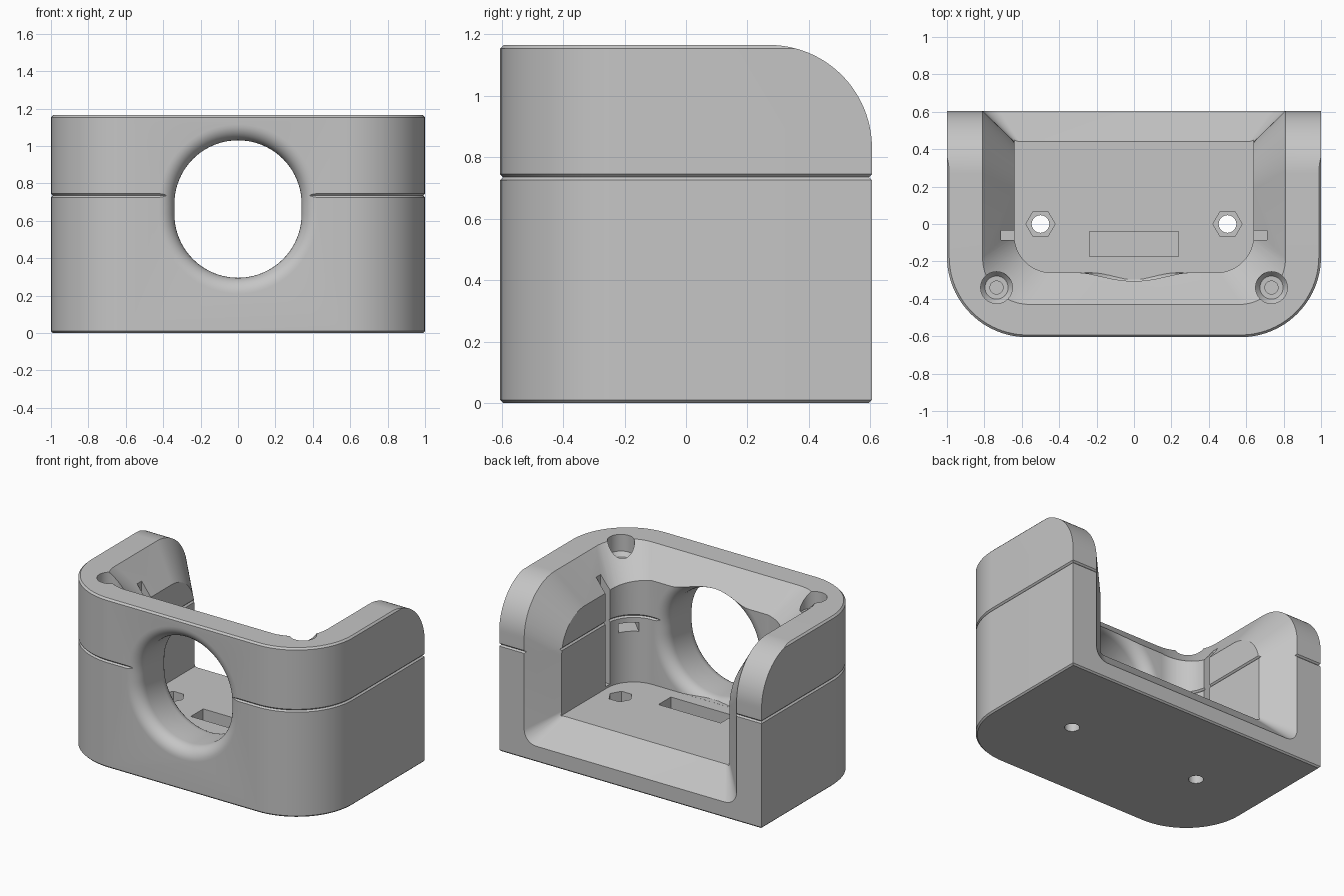
import bpy, bmesh, math
from mathutils import Matrix, Vector

if "Cube" in bpy.data.objects:
    bpy.data.objects.remove(bpy.data.objects["Cube"])

SEAM, TOP, FLOOR = 0.735, 1.165, 0.28
grey = bpy.data.materials.new("plain_grey")
grey.diffuse_color = (0.56, 0.56, 0.56, 1)
grey.use_nodes = True
grey.node_tree.nodes["Principled BSDF"].inputs["Base Color"].default_value = grey.diffuse_color


def finish(name, bm):
    bmesh.ops.recalc_face_normals(bm, faces=bm.faces[:])
    me = bpy.data.meshes.new(name)
    bm.to_mesh(me)
    bm.free()
    me.materials.append(grey)
    ob = bpy.data.objects.new(name, me)
    bpy.context.collection.objects.link(ob)
    return ob


def loft(name, rings, caps=True):
    """Skin closed rings of equal length, with flat end caps."""
    bm = bmesh.new()
    rows = [[bm.verts.new(p) for p in r] for r in rings]
    n = len(rows[0])
    for a, b in zip(rows, rows[1:]):
        for i in range(n):
            j = (i + 1) % n
            bm.faces.new((a[i], a[j], b[j], b[i]))
    for row in (rows[0], rows[-1]):
        if caps:
            bm.faces.new(row)
        else:  # mirrored ring: strips straight across x
            for i in range(n // 2 - 1):
                bm.faces.new((row[i], row[i + 1], row[n - 2 - i], row[n - 1 - i]))
    return finish(name, bm)


def cut(body, cutter):
    """Subtract a cutter, falling back to another solver if the result is broken."""
    before = body.data.copy()
    bpy.context.view_layer.objects.active = body
    for solver in ('EXACT', 'MANIFOLD', 'FLOAT'):
        mod = body.modifiers.new("cut", 'BOOLEAN')
        mod.operation, mod.solver, mod.object = 'DIFFERENCE', solver, cutter
        bpy.ops.object.modifier_apply(modifier=mod.name)
        xs = [v.co.x for v in body.data.vertices]
        if xs and max(xs) - min(xs) > 0.6:
            return
        body.data = before.copy()


def arc(cx, cy, r, a0, a1, n):
    return [(cx + r * math.cos(math.radians(a0 + (a1 - a0) * i / n)),
             cy + r * math.sin(math.radians(a0 + (a1 - a0) * i / n))) for i in range(n + 1)]


def footprint(hx, y0, y1, r, z):
    """Plan outline with square back corners and round front corners."""
    half = [(hx, y1)] + arc(hx - r, y0 + r, r, 0, -90, 24)
    return [(x, y, z) for x, y in half] + [(-x, y, z) for x, y in reversed(half)]


def shell(name, layers):
    return loft(name, [footprint(1 - d, -0.605 + d, 0.605 - d, 0.43 - d, z) for z, d in layers])


def post(name, x, y, levels, sides=40):
    """Upright turned cutter from (z, radius) levels."""
    return loft(name, [[(x + r * math.cos(2 * math.pi * i / sides),
                         y + r * math.sin(2 * math.pi * i / sides), z)
                        for i in range(sides)] for z, r in levels])


def box(name, centre, size, turn=0):
    bm = bmesh.new()
    bmesh.ops.create_cube(bm, size=1)
    m = Matrix.Translation(Vector(centre)) @ Matrix.Rotation(turn, 4, 'Z') @ Matrix.Diagonal((*size, 1))
    bmesh.ops.transform(bm, matrix=m, verts=bm.verts)
    return finish(name, bm)


# Two halves of the case, chamfered where they meet
lower = shell("lower_case", [(0, 0.01), (0.01, 0), (SEAM - 0.01, 0), (SEAM, 0.01)])
upper = shell("upper_case", [(SEAM, 0.01), (SEAM + 0.01, 0), (TOP - 0.012, 0), (TOP, 0.012)])
cutters = []

# Rounded upper back edge
prof = arc(0.27, TOP - 0.335, 0.335, 0, 90, 28) + [(0.27, 1.4), (0.8, 1.4), (0.8, TOP - 0.335)]
back_round = loft("back_round_cutter", [[(x, y, z) for y, z in prof] for x in (-1.1, 1.1)])

# Straight-walled cavity with a fine groove at the seam
cutters.append(loft("cavity_cutter", [
    footprint(0.64 + d, -0.26 - d, 0.9, 0.2 + d, z)
    for z, d in ((FLOOR, 0), (SEAM - 0.01, 0), (SEAM, 0.01), (SEAM + 0.01, 0), (1.4, 0))]))


# Flared rim that runs along the floor edge, up the back and round the top
def rim(hx, yb, zb, z_side, z_front, r_back, yf, r_front, r_low):
    pts = [(x, yb, z) for x, z in arc(hx - r_low, zb + r_low, r_low, -90, 0, 10)]
    pts += [(hx, y, z) for y, z in arc(yb - r_back, z_side - r_back, r_back, 0, 90, 24)]
    corner = arc(hx - r_front, yf + r_front, r_front, 0, -90, 24)
    pts += [(x, y, z_side + (z_front - z_side) * i / 24) for i, (x, y) in enumerate(corner)]
    return [Vector(p) for p in pts]


inner = rim(0.64, 0.44, FLOOR, 0.94, 0.995, 0.25, -0.26, 0.2, 0.03)
outer = rim(0.81, 0.605, 0.11, TOP, TOP, 0.335, -0.43, 0.25, 0.09)
rings = []
for t in (-0.15, 1.3):
    half = [i + (o - i) * t for i, o in zip(inner, outer)]
    rings.append(half + [Vector((-p.x, p.y, p.z)) for p in reversed(half)])
cutters.append(loft("rim_cutter", rings, caps=False))


# Front opening, slightly taller than wide, rounded over on both sides
def opening(y, grow):
    r = 0.34 + grow
    return [(x, y, z) for x, z in arc(0, 0.69, r, 0, 180, 40) + arc(0, 0.635, r, 180, 360, 40)]


F = 0.085
steps = [math.radians(90 * i / 8) for i in range(9)]
over = [(F * (1 - math.cos(a)), F * (1 - math.sin(a))) for a in steps]  # (depth, growth)
rings = [opening(-0.65, F)] + [opening(-0.605 + d, g) for d, g in over]
rings += [opening(-0.26 - d, g) for d, g in reversed(over)] + [opening(-0.22, F)]
hole = loft("opening_cutter", rings)
keep_floor = box("floor_keeper", (0, -0.2, -0.2), (2, 0.4, 2 * (FLOOR + 0.2005) ))
keep_floor.data.transform(Matrix.Translation((0, 0, FLOOR + 0.0005 - max(v.co.z for v in keep_floor.data.vertices))))
cut(hole, keep_floor)
bpy.data.objects.remove(keep_floor, do_unlink=True)
cutters.append(hole)

# Floor recess
cutters.append(box("recess_cutter", (0, -0.107, FLOOR), (0.475, 0.135, 0.18)))

for s in (-1, 1):
    # Floor bolt holes with hexagonal nut pockets
    cutters.append(post("bolt_cutter", s * 0.5, 0, [(-0.1, 0.047), (0.4, 0.047)]))
    cutters.append(post("nut_cutter", s * 0.5, 0, [(0.18, 0.078), (0.4, 0.078)], 6))
    # Corner screw holes with counterbores
    cutters.append(post("screw_cutter", s * 0.735, -0.34,
                        [(0.5, 0.035), (1.02, 0.035), (1.021, 0.062), (1.05, 0.085), (1.4, 0.085)]))
    # Corner nut slots below the seam
    cutters.append(box("slot_cutter", (s * 0.64, -0.26, 0.66), (0.27, 0.13, 0.06), -s * math.pi / 4))
    # Side slits
    cutters.append(box("slit_cutter", (s * 0.66, -0.06, 0.795), (0.1, 0.05, 1.0)))

# Cut both halves
cut(upper, back_round)
for body in (lower, upper):
    for c in cutters:
        cut(body, c)
for c in cutters + [back_round]:
    bpy.data.objects.remove(c, do_unlink=True)

# Smooth curves, crisp edges
bpy.ops.object.select_all(action='DESELECT')
for body in (lower, upper):
    body.select_set(True)
bpy.context.view_layer.objects.active = upper
bpy.ops.object.shade_smooth_by_angle(angle=math.radians(22))
